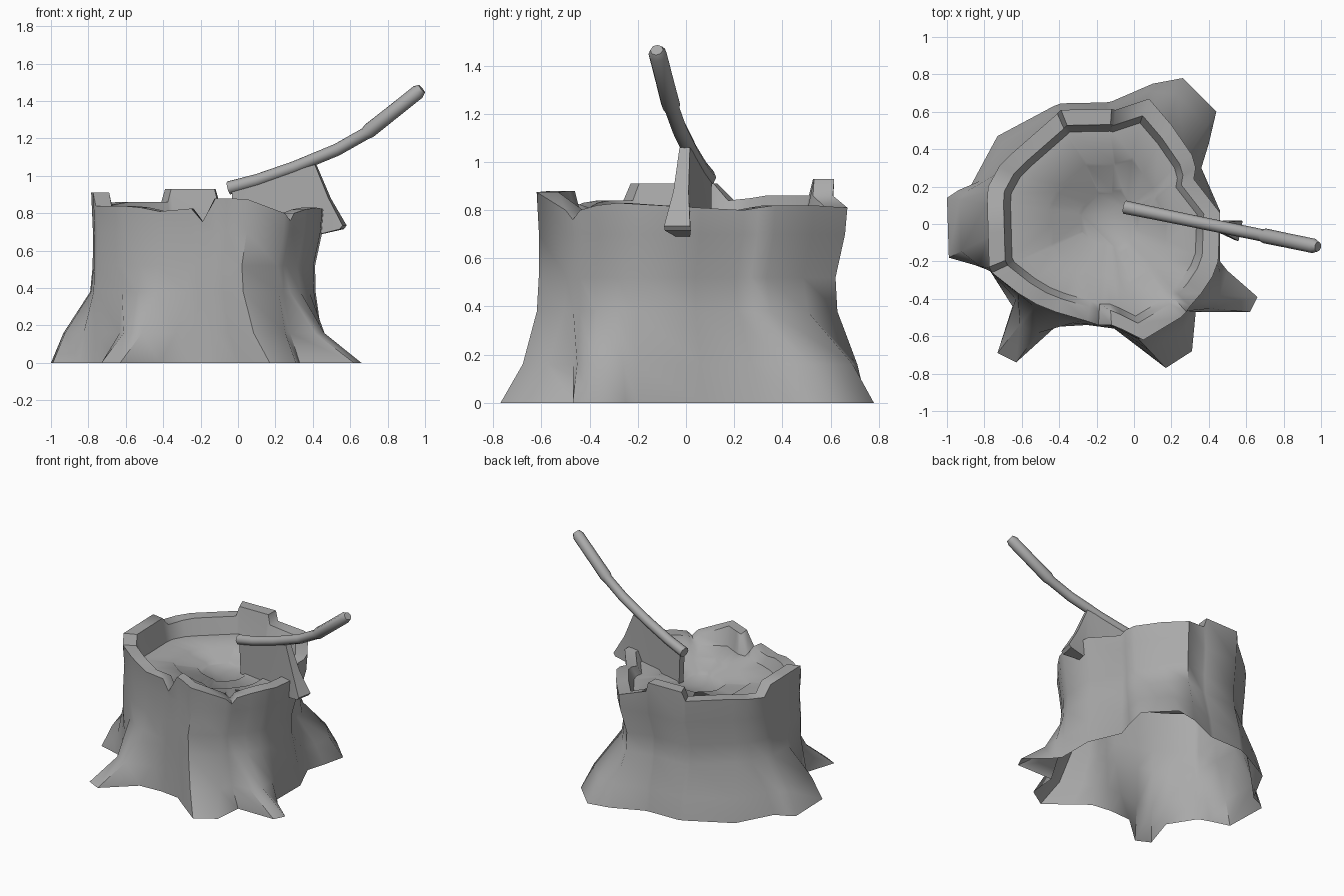
import bpy, bmesh, math
from mathutils import Vector

if "Cube" in bpy.data.objects:
    bpy.data.objects.remove(bpy.data.objects["Cube"])

GREY = bpy.data.materials.new("mid_grey")
GREY.diffuse_color = (.4, .4, .4, 1)
GREY.use_nodes = True
GREY.node_tree.nodes["Principled BSDF"].inputs["Base Color"].default_value = GREY.diffuse_color


def finish(name, bm, angle):
    bmesh.ops.recalc_face_normals(bm, faces=bm.faces[:])
    me = bpy.data.meshes.new(name)
    bm.to_mesh(me)
    bm.free()
    me.materials.append(GREY)
    ob = bpy.data.objects.new(name, me)
    bpy.context.collection.objects.link(ob)
    bpy.ops.object.select_all(action='DESELECT')
    ob.select_set(True)
    bpy.context.view_layer.objects.active = ob
    bpy.ops.object.shade_smooth_by_angle(angle=math.radians(angle))
    return ob


def loft(bm, rings, cap_start=False, cap_end=False):
    vs = [[bm.verts.new(p) for p in r] for r in rings]
    for a, b in zip(vs, vs[1:]):
        n = len(a)
        for i in range(n):
            j = (i + 1) % n
            bm.faces.new((a[i], a[j], b[j], b[i]))
    if cap_start:
        bm.faces.new(vs[0])
    if cap_end:
        bm.faces.new(vs[-1])


# root outline on the ground, clockwise from the right
base = [(.46, .07), (.46, -.2), (.50, -.25), (.66, -.39), (.62, -.47), (.33, -.47),
        (.31, -.68), (.17, -.77), (0, -.64), (-.1, -.56), (-.25, -.54), (-.42, -.55),
        (-.63, -.74), (-.73, -.69), (-.65, -.44), (-.77, -.25), (-.85, -.22), (-.99, -.18),
        (-1, .14), (-.94, .18), (-.87, .21), (-.73, .47), (-.43, .63), (-.39, .645),
        (-.15, .65), (-.12, .655), (.1, .75), (.26, .78), (.44, .60), (.40, .43), (.36, .3)]
# broken rim, paired with the root outline
rim = [(.46, .06, .81), (.45, -.2, .825), (.42, -.28, .83), (.36, -.37, .82), (.30, -.44, .80),
       (.28, -.47, .76), (.25, -.50, .80), (.05, -.62, .875), (-.06, -.565, .88),
       (-.12, -.54, .88), (-.19, -.54, .755), (-.25, -.52, .825), (-.42, -.47, .81),
       (-.52, -.43, .83), (-.62, -.37, .84), (-.76, -.26, .84), (-.775, -.23, .91),
       (-.78, -.05, .91), (-.785, .13, .91), (-.78, .2, .84), (-.72, .31, .85),
       (-.65, .38, .86), (-.41, .59, .86), (-.39, .61, .93), (-.12, .615, .93),
       (-.10, .61, .86), (.08, .67, .81), (.2, .53, .82), (.31, .37, .82),
       (.33, .3, .81), (.32, .24, .80)]
C = Vector((-.16, .02))


def scaled(s, z=None, c=C):
    out = []
    for x, y, h in rim:
        p = c + (Vector((x, y)) - C) * s
        out.append((p.x, p.y, h if z is None else z))
    return out


WAIST = C + Vector((-.02, -.02))


def root_ring(z, thin, wide):
    out = []
    for b, t in zip(base, scaled(.955, None, WAIST)):
        k = thin if b[1] < -.3 else wide
        p = Vector(t[:2]).lerp(Vector(b), k)
        out.append((p.x, p.y, z))
    return out


# stump: open-bottomed bark, rim, and stepped growth rings
bm = bmesh.new()
mid = Vector((-.13, .02))
loft(bm, [root_ring(0, 1, 1), root_ring(.16, .42, .7), root_ring(.38, .05, .06),
          scaled(.955, .52, WAIST), scaled(.985, .70), scaled(1), scaled(.86), scaled(.80, .745),
          scaled(.52, .74, mid), scaled(.49, .72, mid),
          scaled(.27, .715, mid), scaled(.24, .695, mid)], cap_end=True)
finish("stump", bm, 58)

# axe plane: x along the handle, tilted slightly in plan
SIDE = Vector((.2, .98, 0)).normalized()


def axe(x, z):
    return Vector((x, .09 - .205 * (x + .05), z))


# bent axe handle with a thicker grip
path = [(-.05, .935, .036), (.1, .975, .034), (.3, 1.045, .033), (.53, 1.14, .033),
        (.68, 1.225, .033), (.70, 1.24, .04), (.82, 1.335, .039), (.962, 1.448, .039),
        (.983, 1.465, .027)]
pts = [axe(x, z) for x, z, r in path]
rings = []
for i, p in enumerate(pts):
    t = (pts[min(i + 1, len(pts) - 1)] - pts[max(i - 1, 0)]).normalized()
    up = t.cross(SIDE)
    r = path[i][2]
    rings.append([p + (SIDE * math.cos(a) + up * math.sin(a)) * r
                  for a in (k * math.tau / 8 for k in range(8))])
bm = bmesh.new()
loft(bm, rings, True, True)
finish("axe_handle", bm, 50)

# axe head: wedge plate flaring to a thick outer end
head = [(-.03, .93, .022), (.18, .99, .022), (.415, 1.06, .022), (.49, .88, .032),
        (.57, .735, .055), (.555, .715, .055), (.45, .69, .03), (.41, .75, .025),
        (.2, .70, .022), (-.02, .70, .02)]
bm = bmesh.new()
loft(bm, [[axe(x, z) + SIDE * h * s for x, z, h in head] for s in (-1, 1)], True, True)
bmesh.ops.triangulate(bm, faces=[f for f in bm.faces if len(f.verts) > 4])
finish("axe_head", bm, 30)
